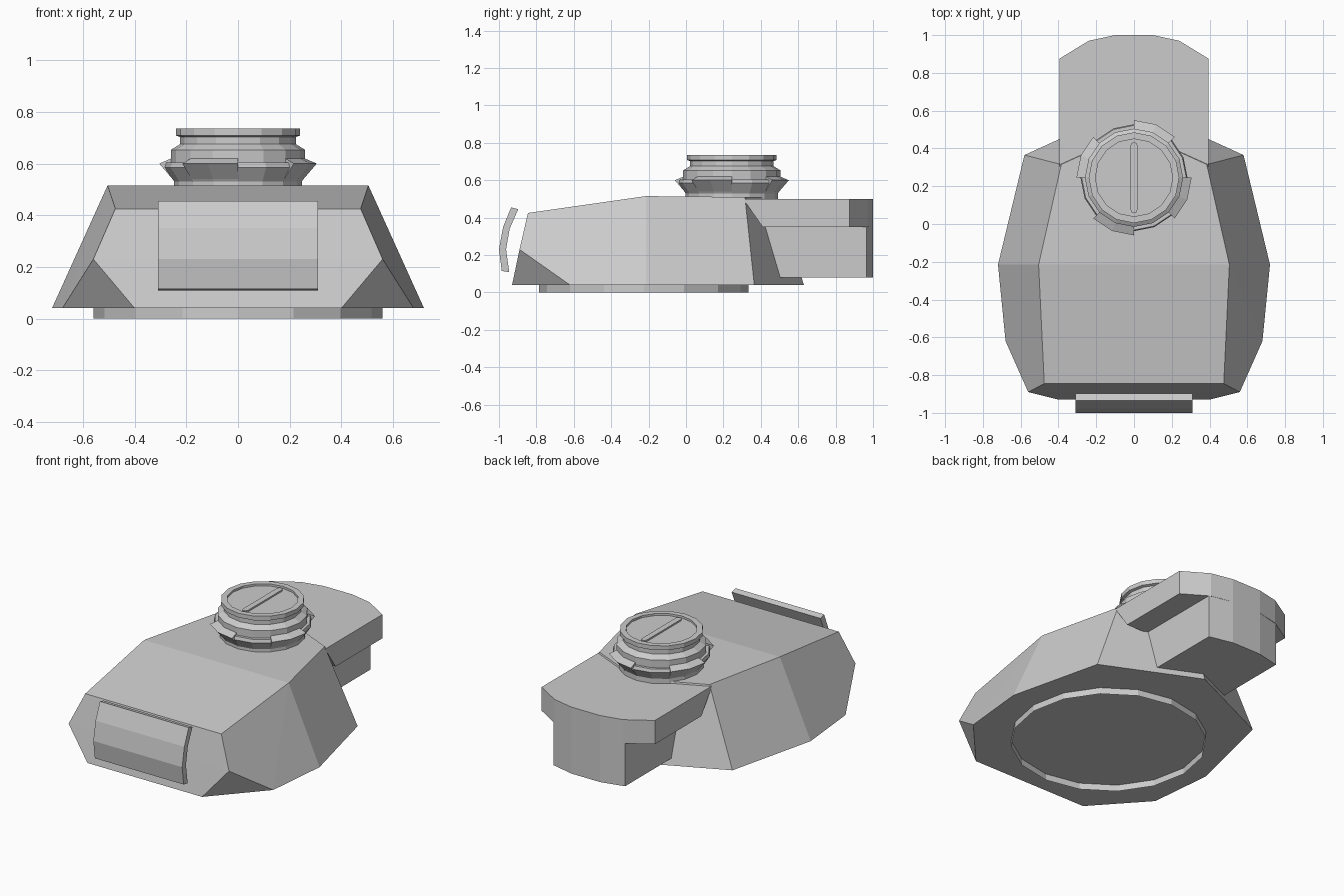
import bpy, bmesh
from math import sin, cos, radians

if "Cube" in bpy.data.objects:
    bpy.data.objects.remove(bpy.data.objects["Cube"])


def finish(name, bm, loc=(0, 0, 0)):
    bmesh.ops.recalc_face_normals(bm, faces=bm.faces[:])
    me = bpy.data.meshes.new(name)
    bm.to_mesh(me)
    bm.free()
    ob = bpy.data.objects.new(name, me)
    ob.location = loc
    bpy.context.collection.objects.link(ob)
    return ob


def hull(name, pts):
    bm = bmesh.new()
    for p in pts:
        bm.verts.new(p)
    bmesh.ops.convex_hull(bm, input=bm.verts[:])
    bmesh.ops.dissolve_limit(bm, angle_limit=radians(1), verts=bm.verts[:], edges=bm.edges[:])
    return finish(name, bm)


def prism(name, a, b):
    """Solid between two matching outlines."""
    bm = bmesh.new()
    va, vb = [bm.verts.new(p) for p in a], [bm.verts.new(p) for p in b]
    bm.faces.new(va)
    bm.faces.new(vb)
    for i in range(len(va)):
        j = (i + 1) % len(va)
        bm.faces.new((va[i], va[j], vb[j], vb[i]))
    return finish(name, bm)


def lathe(name, profile, loc, start=0, steps=16, closed=False, cap=False):
    """Sweep an (r, z) profile in 22.5 degree steps."""
    bm = bmesh.new()
    full = steps == 16
    rings = []
    for k in range(steps if full else steps + 1):
        a = radians(start + 22.5 * k)
        rings.append([bm.verts.new((r * cos(a), r * sin(a), z)) for r, z in profile])
    n = len(profile)
    for k in range(steps):
        p, q = rings[k], rings[(k + 1) % len(rings)]
        for i in range(n if closed else n - 1):
            j = (i + 1) % n
            bm.faces.new((p[i], q[i], q[j], p[j]))
    if cap:
        bm.faces.new([r[-1] for r in rings])
    if not full:
        bm.faces.new(rings[0])
        bm.faces.new(rings[-1])
    return finish(name, bm, loc)


# Faceted turret shell
half = [(0.40, -0.93, 0.04), (0.68, -0.62, 0.04), (0.72, -0.215, 0.04), (0.58, 0.365, 0.04),
        (0.56, -0.89, 0.23), (0.475, -0.845, 0.425), (0.505, -0.215, 0.515), (0.385, 0.315, 0.51)]
hull("turret_shell", [(s * x, y, z) for x, y, z in half for s in (1, -1)]
     + [(0, 0.63, 0.04), (0, 0.49, 0.51)])

# Open ring below the shell
lathe("turret_ring", [(0.56, 0.045), (0.56, 0.0)], (0, -0.225, 0))

# Rear bustle: wide upper slab with slanted front end, narrower lower box, shared curved back
arc = [(0.395, 0.875), (0.24, 0.97), (0.10, 1.0), (-0.10, 1.0), (-0.24, 0.97), (-0.395, 0.875)]


def plan(w, front, back, z):
    return [(w, front, z)] + [(x, y, z) for x, y in back] + [(-w, front, z)]


prism("bustle_slab", plan(0.395, 0.41, arc, 0.35), plan(0.395, 0.305, arc, 0.50))
low = [(0.25, 0.965)] + arc[2:4] + [(-0.25, 0.965)]
prism("bustle_box", plan(0.25, 0.40, low, 0.08), plan(0.25, 0.40, low, 0.36))

# Curved front plate
plate = [(-0.935, 0.455), (-0.978, 0.35), (-1.0, 0.23), (-0.985, 0.115),
         (-0.945, 0.108), (-0.962, 0.23), (-0.943, 0.34), (-0.897, 0.445)]
prism("front_plate", [(-0.31, y, z) for y, z in plate], [(0.31, y, z) for y, z in plate])

# Hatch tower with recessed lid
C = (0, 0.245, 0)
lathe("hatch_tower", [(0.247, 0.50), (0.247, 0.53), (0.283, 0.585), (0.277, 0.605), (0.26, 0.605),
                      (0.26, 0.653), (0.224, 0.675), (0.224, 0.703), (0.24, 0.708), (0.24, 0.735),
                      (0.205, 0.735), (0.205, 0.722)], C, cap=True)

# Four vision block hoods around the tower
for k in range(4):
    lathe("vision_hood", [(0.245, 0.53), (0.305, 0.60), (0.258, 0.62)], C,
          start=45 + 90 * k, steps=2, closed=True)

# Lid bar with rounded ends
bar = [(0.018 * cos(radians(a)), 0.245 + s * 0.17 + 0.018 * sin(radians(a)))
       for s, a0 in ((1, 0), (-1, 180)) for a in range(a0, a0 + 181, 45)]
prism("lid_bar", [(x, y, 0.715) for x, y in bar], [(x, y, 0.732) for x, y in bar])
